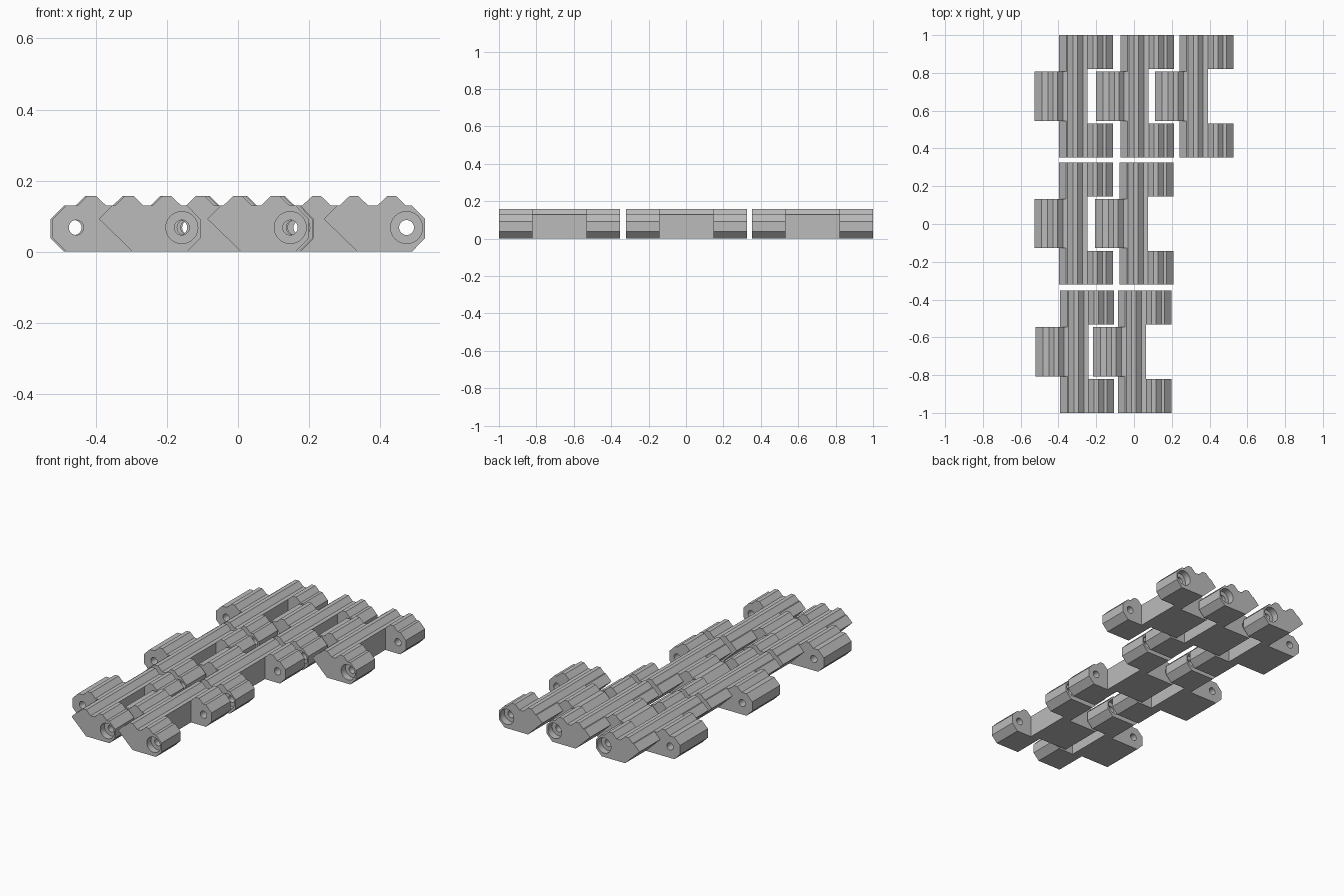
import bpy, math
from mathutils import Matrix

if "Cube" in bpy.data.objects:
    bpy.data.objects.remove(bpy.data.objects["Cube"])

HALF = 0.3235            # half width of one link
BASE, TOP = 0.13, 0.157  # top plate height and ridge height
HOLE_Z = 0.068

grey = bpy.data.materials.new("track grey")
grey.diffuse_color = (0.5, 0.5, 0.5, 1)
grey.use_nodes = True
grey.node_tree.nodes["Principled BSDF"].inputs["Base Color"].default_value = grey.diffuse_color


def extrude(name, profile, y0, y1):
    """Solid made from an (x, z) profile running from y0 to y1."""
    n = len(profile)
    verts = [(x, y, z) for y in (y0, y1) for x, z in profile]
    faces = [tuple(range(n)), tuple(reversed(range(n, 2 * n)))]
    faces += [(i, i + n, (i + 1) % n + n, (i + 1) % n) for i in range(n)]
    mesh = bpy.data.meshes.new(name)
    mesh.from_pydata(verts, [], faces)
    mesh.materials.append(grey)
    obj = bpy.data.objects.new(name, mesh)
    bpy.context.collection.objects.link(obj)
    return obj


def cylinder(name, x, radius, y0, y1):
    ring = [(x + radius * math.cos(a * math.tau / 32),
             HOLE_Z + radius * math.sin(a * math.tau / 32)) for a in range(32)]
    return extrude(name, ring[::1], y0, y1)


def ridge(x):
    return [(x - 0.04, BASE), (x - 0.012, TOP), (x + 0.012, TOP), (x + 0.04, BASE)]


def ccw(points):
    return list(reversed(points))


# Link body with two ridges and chamfered ends
body = extrude("track_link", ccw(
    [(0.225, 0), (0.13, 0.092), (0.168, BASE)] + ridge(0.215) + ridge(0.321)
    + [(0.378, BASE), (0.415, 0.092), (0.415, 0.038), (0.378, 0)]), -HALF, HALF)

# Central hinge tab, its rear end buried in the body
tab = extrude("hinge_tab", ccw(
    [(0.038, 0), (0, 0.038), (0, 0.092), (0.038, BASE)] + ridge(0.11)
    + [(0.17, BASE), (0.235, 0.08), (0.235, 0)]), -0.13, 0.13)

# Gap between the two rear hinge lugs, pin holes and counterbores
gap = extrude("gap_cutter", ccw([(0.28, -0.1), (0.28, 0.3), (0.5, 0.3), (0.5, -0.1)]),
              -0.144, 0.144)
cutters = [gap,
           cylinder("tab_hole_cutter", 0.066, 0.021, -0.2, 0.2),
           cylinder("lug_hole_cutter", 0.363, 0.021, -0.5, 0.5),
           cylinder("front_counterbore_cutter", 0.363, 0.045, -0.5, -HALF + 0.04),
           cylinder("back_counterbore_cutter", 0.363, 0.045, HALF - 0.04, 0.5)]

for op, tool in [("DIFFERENCE", gap), ("UNION", tab)] + [("DIFFERENCE", c) for c in cutters[1:]]:
    mod = body.modifiers.new(tool.name, "BOOLEAN")
    mod.operation, mod.object, mod.solver = op, tool, "EXACT"

bpy.context.view_layer.update()
link_mesh = bpy.data.meshes.new_from_object(
    body.evaluated_get(bpy.context.evaluated_depsgraph_get()))
link_mesh.name = "track_link"
for obj in [body, tab] + cutters:
    bpy.data.objects.remove(obj)

# Seven links laid out in three rows
rows = {"front": (-0.6765, (-0.521, -0.216)),
        "middle": (0.002, (-0.527, -0.206)),
        "back": (0.6765, (-0.526, -0.202, 0.111))}
for row, (y, starts) in rows.items():
    for i, x in enumerate(starts):
        link = bpy.data.objects.new(f"{row}_link_{i + 1}", link_mesh)
        link.matrix_world = Matrix.Translation((x, y, 0))
        bpy.context.collection.objects.link(link)
